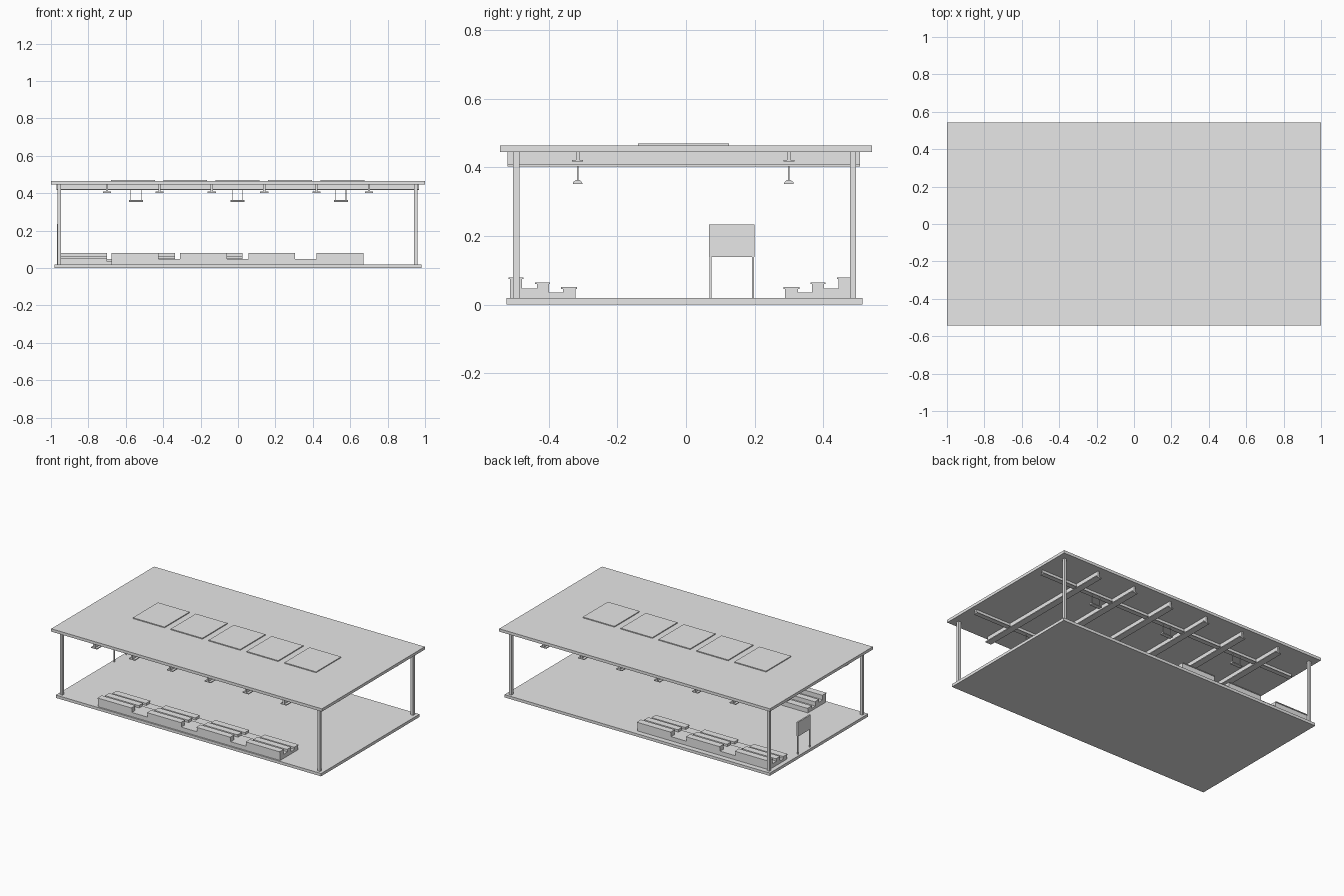
import bpy, bmesh

if "Cube" in bpy.data.objects:
    bpy.data.objects.remove(bpy.data.objects["Cube"])

GREY = bpy.data.materials.new("light_grey")
GREY.diffuse_color = (0.8, 0.8, 0.8, 1)
GREY.use_nodes = True
GREY.node_tree.nodes["Principled BSDF"].inputs["Base Color"].default_value = GREY.diffuse_color


def finish(name, bm):
    bmesh.ops.recalc_face_normals(bm, faces=bm.faces)
    me = bpy.data.meshes.new(name)
    bm.to_mesh(me)
    bm.free()
    me.materials.append(GREY)
    ob = bpy.data.objects.new(name, me)
    bpy.context.collection.objects.link(ob)
    return ob


def add_box(bm, x, y, z):
    """Box from (min, max) ranges."""
    vs = bmesh.ops.create_cube(bm, size=1)["verts"]
    for v in vs:
        for i, r in enumerate((x, y, z)):
            v.co[i] = (r[0] + r[1]) / 2 + v.co[i] * (r[1] - r[0])


def box(name, x, y, z):
    bm = bmesh.new()
    add_box(bm, x, y, z)
    return finish(name, bm)


def add_prism(bm, profile, x0, x1):
    """Extrude a (y, z) profile along x."""
    face = bm.faces.new([bm.verts.new((x0, y, z)) for y, z in profile])
    new = bmesh.ops.extrude_face_region(bm, geom=[face])["geom"]
    for v in new:
        if isinstance(v, bmesh.types.BMVert):
            v.co.x = x1


# Floor and roof slabs
box("floor", (-0.98, 0.98), (-0.523, 0.515), (0, 0.019))
box("roof", (-1, 1), (-0.543, 0.543), (0.445, 0.464))

# Roof light panels
for i in range(5):
    x = -0.562 + 0.28 * i
    box("roof_panel", (x - 0.117, x + 0.117), (-0.14, 0.125), (0.464, 0.47))

# Corner posts
for x in (-0.955, 0.95):
    for y in (-0.495, 0.487):
        box("corner_post", (x - 0.009, x + 0.009), (y - 0.009, y + 0.009), (0.019, 0.445))

# Cross beams: web with a bottom flange
for i in range(6):
    x = -0.7 + 0.28 * i
    bm = bmesh.new()
    add_box(bm, (x - 0.006, x + 0.006), (-0.52, 0.507), (0.408, 0.445))
    add_box(bm, (x - 0.022, x + 0.022), (-0.52, 0.507), (0.402, 0.408))
    finish("cross_beam", bm)

# Long beams
for y in (-0.316, 0.3):
    bm = bmesh.new()
    add_box(bm, (-0.97, 0.968), (y - 0.005, y + 0.005), (0.422, 0.445))
    add_box(bm, (-0.97, 0.968), (y - 0.016, y + 0.016), (0.418, 0.422))
    finish("long_beam", bm)

# Hanging lamps
for x in (-0.545, -0.003, 0.55):
    for y in (-0.316, 0.3):
        bm = bmesh.new()
        add_prism(bm, [(y - 0.014, 0.352), (y + 0.014, 0.352), (y + 0.013, 0.357),
                       (y + 0.006, 0.363), (y - 0.006, 0.363), (y - 0.013, 0.357)],
                  x - 0.038, x + 0.038)
        for s in (-0.028, 0.028):
            add_box(bm, (x + s - 0.002, x + s + 0.002), (y - 0.002, y + 0.002), (0.362, 0.42))
        finish("hanging_lamp", bm)


# Tiered seating: stepped base, seat modules with overhanging planks
def stand(name, starts, flip):
    def ry(a, b):
        return (-b - 0.033, -a - 0.033) if flip else (a, b)
    x0, x1 = starts[0], starts[-1] + 0.25
    base = bmesh.new()
    add_box(base, (x0, x1), ry(-0.513, -0.4), (0.019, 0.047))
    add_box(base, (x0, x1), ry(-0.4, -0.322), (0.019, 0.035))
    finish(name + "_base", base)
    tiers = [(-0.518, -0.474, 0.047, 0.079), (-0.44, -0.396, 0.047, 0.065),
             (-0.364, -0.318, 0.035, 0.051)]
    for s in starts:
        bm = bmesh.new()
        for a, b, low, top in tiers:
            add_box(bm, (s, s + 0.25), ry(a + 0.005, b - 0.004), (low, top - 0.005))
            add_box(bm, (s, s + 0.25), ry(a, b), (top - 0.005, top))
        finish(name + "_seats", bm)


stand("front_stand", [-0.675 + 0.365 * i for i in range(4)], False)
stand("back_stand", [-0.95 + 0.362 * i for i in range(3)], True)

# Free-standing board on two legs
box("board", (-0.968, -0.958), (0.067, 0.2), (0.139, 0.234))
for y in (0.068, 0.193):
    box("board_leg", (-0.967, -0.96), (y, y + 0.006), (0.019, 0.139))
